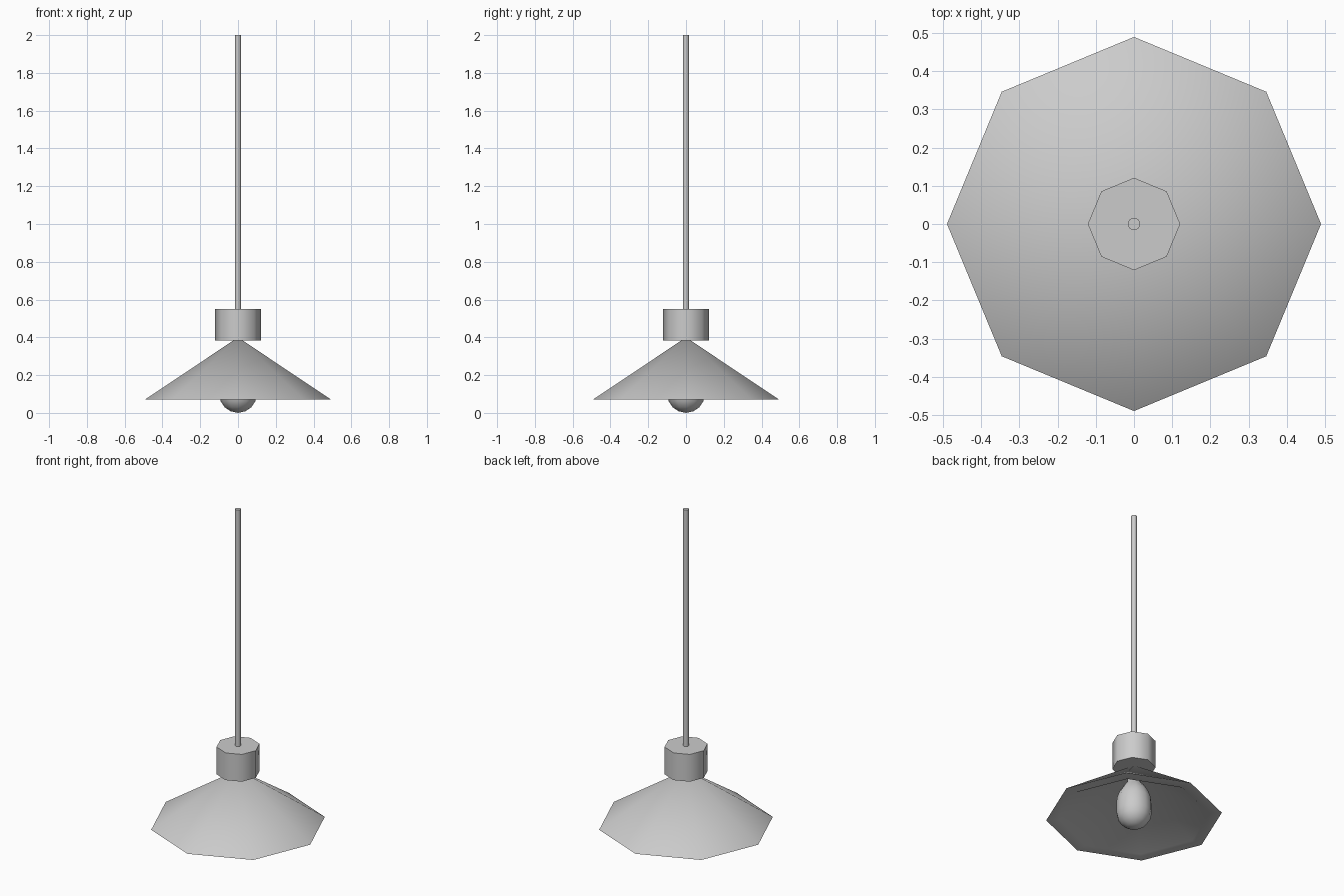
import bpy
import bmesh
import math

if "Cube" in bpy.data.objects:
    bpy.data.objects.remove(bpy.data.objects["Cube"])


def lathe(name, profile, sides, angle):
    """Revolve (radius, z) points around z; a radius of 0 closes to a point."""
    bm = bmesh.new()
    rings = []
    for r, z in profile:
        if r == 0:
            rings.append([bm.verts.new((0, 0, z))] * sides)
        else:
            rings.append([bm.verts.new((r * math.cos(2 * math.pi * i / sides),
                                        r * math.sin(2 * math.pi * i / sides), z))
                          for i in range(sides)])
    for low, high in zip(rings, rings[1:]):
        for i in range(sides):
            j = (i + 1) % sides
            corners = dict.fromkeys((low[i], low[j], high[j], high[i]))
            bm.faces.new(list(corners))
    mesh = bpy.data.meshes.new(name)
    bm.to_mesh(mesh)
    bm.free()
    obj = bpy.data.objects.new(name, mesh)
    bpy.context.collection.objects.link(obj)
    bpy.ops.object.select_all(action='DESELECT')
    obj.select_set(True)
    bpy.context.view_layer.objects.active = obj
    bpy.ops.object.shade_smooth_by_angle(angle=math.radians(angle))
    return obj


# Hanging rod
lathe("hanging_rod", [(0, 0.54), (0.016, 0.54), (0.016, 2.0), (0, 2.0)], 16, 40)

# Octagonal lamp holder
lathe("lamp_holder", [(0, 0.383), (0.121, 0.383), (0.121, 0.55), (0, 0.55)], 8, 60)

# Thick octagonal shade: inner cone, flat rim, outer cone
lathe("shade", [(0, 0.355), (0.42, 0.072), (0.49, 0.072), (0, 0.40)], 8, 60)

# Pear-shaped bulb with a short neck running up into the shade
lathe("bulb", [(0, 0.0), (0.04, 0.009), (0.071, 0.03), (0.092, 0.062), (0.10, 0.10),
               (0.10, 0.14), (0.096, 0.185), (0.082, 0.225), (0.058, 0.265),
               (0.040, 0.285), (0.036, 0.30), (0.036, 0.35), (0, 0.35)], 12, 50)
